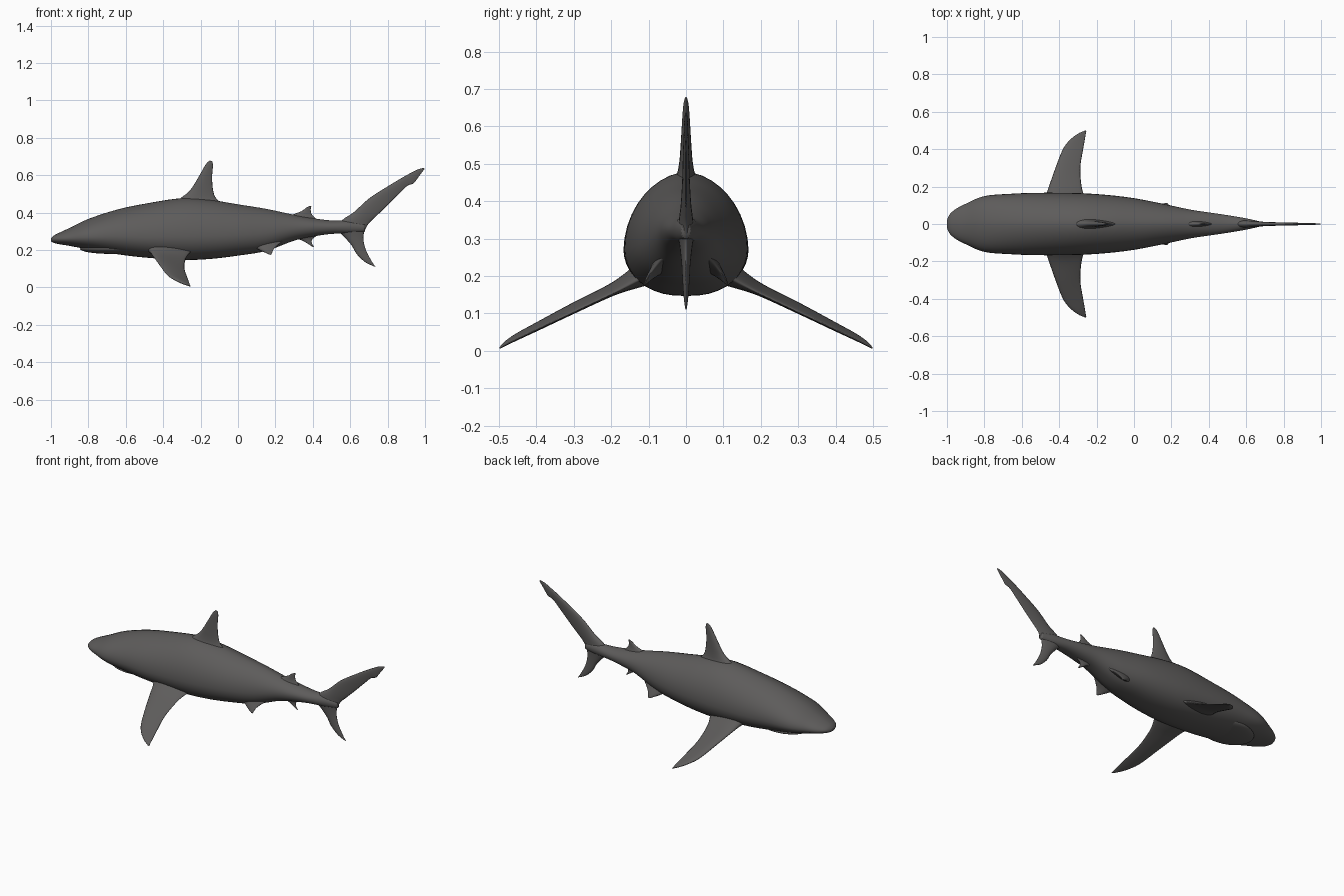
import bpy
import bmesh
import math
from mathutils import Vector

default_cube = bpy.data.objects.get("Cube")
if default_cube:
    bpy.data.objects.remove(default_cube, do_unlink=True)

# One dark grey skin for the whole animal
SKIN_COLOUR = (0.11, 0.106, 0.104, 1.0)
skin = bpy.data.materials.new("dark grey skin")
skin.use_nodes = True
skin.diffuse_color = SKIN_COLOUR
shader = skin.node_tree.nodes["Principled BSDF"]
shader.inputs["Base Color"].default_value = SKIN_COLOUR
shader.inputs["Roughness"].default_value = 0.7


def smooth_rows(rows, steps):
    """Catmull-Rom interpolation between rows of measurements."""
    result = []
    last = len(rows) - 1
    for i in range(last):
        before, start = rows[max(i - 1, 0)], rows[i]
        end, after = rows[i + 1], rows[min(i + 2, last)]
        for s in range(steps):
            t = s / steps
            result.append([
                b + t * ((c - a) / 2 + t * ((2 * a - 5 * b + 4 * c - d) / 2
                                            + t * (3 * (b - c) + d - a) / 2))
                for a, b, c, d in zip(before, start, end, after)])
    result.append(list(rows[-1]))
    return result


def loft(name, rings):
    """Skin a closed tube through rings of points and cap both ends."""
    bm = bmesh.new()
    loops = [[bm.verts.new(p) for p in ring] for ring in rings]
    count = len(loops[0])
    for lower, upper in zip(loops, loops[1:]):
        for k in range(count):
            n = (k + 1) % count
            bm.faces.new((lower[k], lower[n], upper[n], upper[k]))
    bm.faces.new(loops[0])
    bm.faces.new(loops[-1])
    return finish(name, bm)


def finish(name, bm):
    bmesh.ops.recalc_face_normals(bm, faces=bm.faces)
    mesh = bpy.data.meshes.new(name)
    bm.to_mesh(mesh)
    bm.free()
    mesh.materials.append(skin)
    mesh.shade_smooth()
    obj = bpy.data.objects.new(name, mesh)
    bpy.context.collection.objects.link(obj)
    return obj


def body_ring(x, top, bottom, width, waist, sides=40):
    """Arched back above the waist line, flatter belly below it."""
    middle = bottom + (top - bottom) * waist
    ring = []
    for k in range(sides):
        angle = math.tau * k / sides
        c, s = math.cos(angle), math.sin(angle)
        power = 1.12 if s > 0 else 0.82
        y = math.copysign(abs(c) ** power, c) * max(width, 0.003)
        z = middle + s * (top - middle if s > 0 else middle - bottom)
        ring.append((x, y, z))
    return ring


def fin(name, sections, normal, side=1, points=20):
    """Blade through sections: leading x, trailing x, y, both heights, thickness."""
    normal = Vector(normal).normalized()
    rings = []
    for lead_x, trail_x, y, lead_z, trail_z, thick in smooth_rows(sections, 5):
        lead, trail = Vector((lead_x, y, lead_z)), Vector((trail_x, y, trail_z))
        ring = []
        for k in range(points):
            angle = math.tau * k / points
            along = (1 - math.cos(angle)) / 2
            bulge = max(thick, 0.001) * math.sin(angle) * (1.2 - 0.7 * along)
            p = lead.lerp(trail, along) + normal * bulge
            ring.append((p.x, p.y * side, p.z))
        rings.append(ring)
    return loft(name, rings)


# Body: x, back height, belly height, half width, waist position
body_stations = [
    (-1.0, .262, .246, .02, .5),
    (-.985, .277, .238, .052, .5),
    (-.95, .295, .23, .082, .45),
    (-.9, .318, .222, .108, .42),
    (-.8, .366, .203, .149, .4),
    (-.65, .415, .178, .162, .4),
    (-.5, .447, .16, .167, .38),
    (-.3, .477, .147, .165, .38),
    (-.15, .468, .152, .156, .39),
    (0, .444, .17, .138, .4),
    (.15, .42, .195, .109, .42),
    (.3, .388, .25, .077, .46),
    (.4, .37, .272, .062, .5),
    (.5, .358, .286, .047, .5),
    (.6, .356, .29, .03, .5),
    (.68, .34, .3, .012, .5),
]
loft("body", [body_ring(*row) for row in smooth_rows(body_stations, 5)])

# Lower jaw, a shallow rounded plate that leaves a curved mouth line
bm = bmesh.new()
bmesh.ops.create_uvsphere(bm, u_segments=32, v_segments=16, radius=1)
bmesh.ops.scale(bm, vec=(.17, .122, .027), verts=bm.verts)
bmesh.ops.translate(bm, vec=(-.675, 0, .206), verts=bm.verts)
finish("lower_jaw", bm)

SIDEWAYS = (0, 1, 0)

# Fins on the centre line
fin("dorsal_fin", [
    (-.36, -.06, 0, .43, .42, .05),
    (-.31, -.1, 0, .475, .46, .028),
    (-.265, -.125, 0, .51, .49, .02),
    (-.235, -.136, 0, .55, .54, .016),
    (-.2, -.138, 0, .61, .6, .012),
    (-.172, -.134, 0, .658, .65, .008),
    (-.152, -.138, 0, .678, .675, .003),
], SIDEWAYS)

fin("second_dorsal_fin", [
    (.25, .43, 0, .37, .35, .025),
    (.3, .41, 0, .392, .375, .013),
    (.34, .392, 0, .408, .395, .008),
    (.365, .389, 0, .426, .42, .005),
    (.383, .393, 0, .435, .435, .002),
], SIDEWAYS)

fin("anal_fin", [
    (.27, .44, 0, .28, .295, .025),
    (.31, .415, 0, .262, .272, .014),
    (.345, .396, 0, .25, .256, .008),
    (.372, .395, 0, .234, .236, .005),
    (.402, .408, 0, .215, .215, .002),
], SIDEWAYS)

# Tail, swept from the lower tip through the stalk to the upper tip
fin("tail_fin", [
    (.728, .735, 0, .112, .11, .002),
    (.68, .715, 0, .135, .14, .006),
    (.635, .686, 0, .178, .195, .01),
    (.607, .672, 0, .225, .245, .013),
    (.57, .672, 0, .268, .285, .018),
    (.53, .683, 0, .315, .315, .024),
    (.56, .702, 0, .362, .345, .02),
    (.62, .738, 0, .403, .38, .015),
    (.7, .79, 0, .475, .43, .011),
    (.8, .86, 0, .54, .5, .009),
    (.88, .905, 0, .588, .543, .007),
    (.92, .938, 0, .61, .556, .006),
    (.96, .965, 0, .63, .59, .005),
    (.992, .998, 0, .639, .634, .002),
], SIDEWAYS)

# Paired fins
for label, side in (("left", 1), ("right", -1)):
    fin(label + "_pectoral_fin", [
        (-.51, -.23, .09, .225, .21, .045),
        (-.475, -.262, .145, .195, .18, .028),
        (-.455, -.28, .2, .168, .152, .017),
        (-.42, -.287, .3, .12, .104, .014),
        (-.38, -.272, .4, .068, .056, .011),
        (-.342, -.263, .45, .042, .032, .009),
        (-.3, -.258, .482, .022, .016, .006),
        (-.265, -.254, .498, .008, .006, .002),
    ], (0, .47, .88), side)
    fin(label + "_pelvic_fin", [
        (.05, .26, .05, .24, .26, .035),
        (.09, .22, .075, .214, .232, .02),
        (.125, .194, .094, .196, .208, .011),
        (.15, .184, .105, .184, .19, .006),
        (.17, .179, .112, .175, .176, .002),
    ], (0, .85, .5), side)
